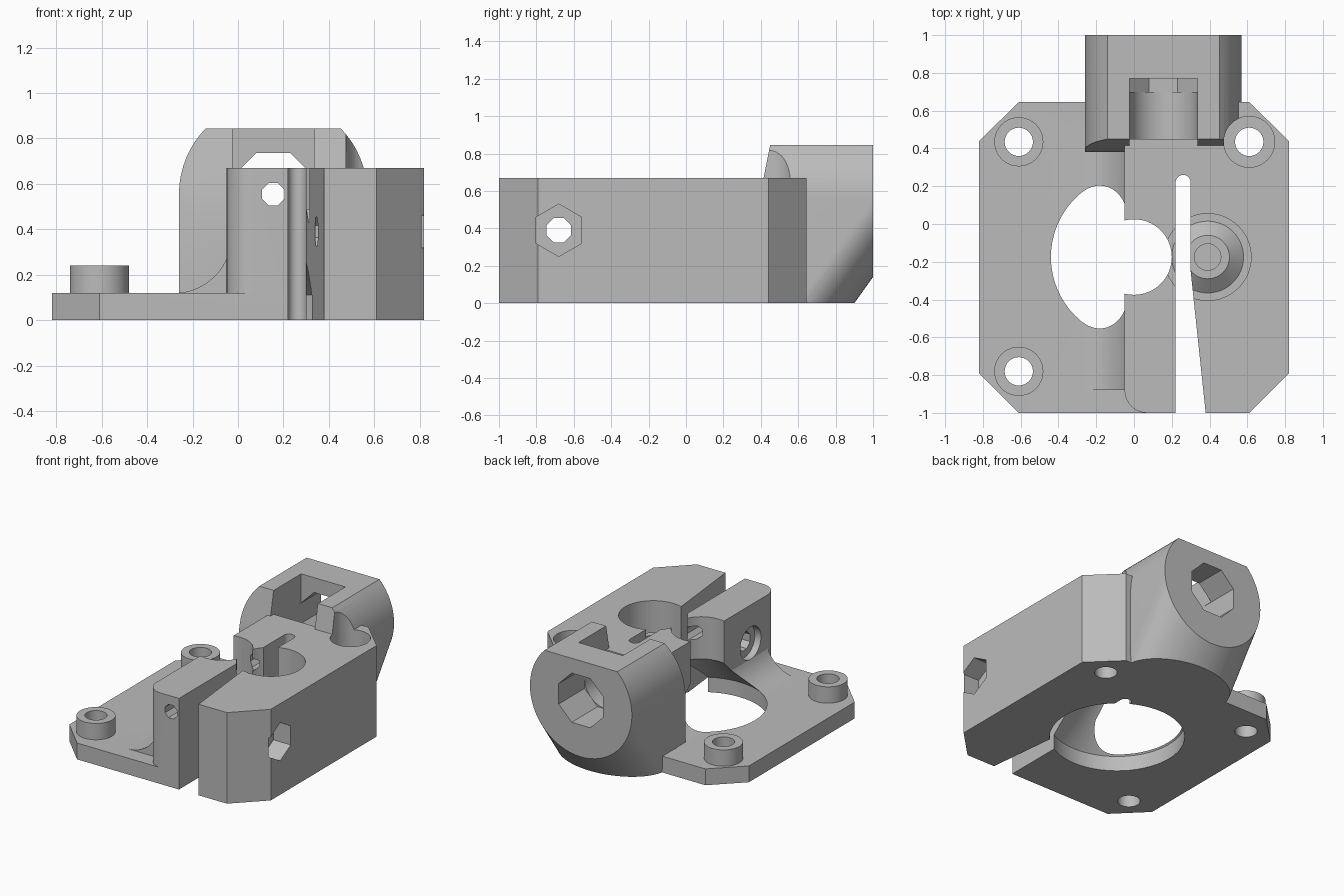
import bpy, bmesh, math

if "Cube" in bpy.data.objects:
    bpy.data.objects.remove(bpy.data.objects["Cube"])

grey = bpy.data.materials.new("plain_grey")
grey.use_nodes = True
grey.diffuse_color = (0.5, 0.5, 0.5, 1)
grey.node_tree.nodes["Principled BSDF"].inputs["Base Color"].default_value = (0.5, 0.5, 0.5, 1)


def finish(name, bm):
    bmesh.ops.recalc_face_normals(bm, faces=bm.faces)
    mesh = bpy.data.meshes.new(name)
    bm.to_mesh(mesh)
    bm.free()
    mesh.materials.append(grey)
    obj = bpy.data.objects.new(name, mesh)
    bpy.context.collection.objects.link(obj)
    return obj


def place(axis, a, b, c):
    return {"X": (c, a, b), "Y": (a, c, b), "Z": (a, b, c)}[axis]


def ring(a, b, r, n=48, start=0.0):
    return [(a + r * math.cos(math.radians(start) + math.tau * i / n),
             b + r * math.sin(math.radians(start) + math.tau * i / n)) for i in range(n)]


def prism(name, axis, points, low, high):
    """Extrude a flat outline along an axis."""
    bm = bmesh.new()
    ends = [[bm.verts.new(place(axis, a, b, c)) for a, b in points] for c in (low, high)]
    for end in ends:
        bm.faces.new(end)
    for i in range(len(points)):
        j = (i + 1) % len(points)
        bm.faces.new((ends[0][i], ends[0][j], ends[1][j], ends[1][i]))
    return finish(name, bm)


def lathe(name, x, y, profile, n=64):
    """Stack rings of (radius, height) around a vertical axis."""
    bm = bmesh.new()
    rings = [[bm.verts.new((a, b, z)) for a, b in ring(x, y, r, n)] for r, z in profile]
    bm.faces.new(rings[0])
    bm.faces.new(rings[-1])
    for lo, hi in zip(rings, rings[1:]):
        for i in range(n):
            j = (i + 1) % n
            bm.faces.new((lo[i], lo[j], hi[j], hi[i]))
    return finish(name, bm)


def combine(target, tool, operation):
    mod = target.modifiers.new(operation, "BOOLEAN")
    mod.operation = operation
    mod.solver = "EXACT"
    mod.object = tool
    bpy.context.view_layer.objects.active = target
    bpy.ops.object.modifier_apply(modifier=mod.name)
    bpy.data.objects.remove(tool)


def add(tool):
    combine(body, tool, "UNION")


def cut(tool):
    combine(body, tool, "DIFFERENCE")


# Base plate with chamfered corners
right_side = [(0.61, 0.645), (0.82, 0.44), (0.82, -0.79), (0.61, -1)]
left_side = [(-x, y) for x, y in reversed(right_side)]
body = prism("extruder_body", "Z", right_side + left_side, 0, 0.12)

# Tall block on the right with a rounded front corner
corner = [(0.07 - 0.12 * math.sin(t), -0.88 - 0.12 * math.cos(t))
          for t in [math.pi / 2 * i / 10 for i in range(11)]]
add(prism("block", "Z", right_side + corner + [(-0.05, 0.645)], 0.06, 0.67))

# Concave fillet between plate and block
curve = [(-0.28 + 0.25 * math.sin(t), 0.37 - 0.25 * math.cos(t))
         for t in [math.radians(67) * i / 16 for i in range(17)]]
add(prism("fillet", "Y", curve + [(0.1, 0.27), (0.1, 0.06), (-0.28, 0.06)], -0.88, 0.5))

# Round rear housing that slopes down to the base
CX, CZ, CR = 0.155, 0.555, 0.415
bm = bmesh.new()
for y, drop in ((1, 0), (0.3, 0), (0.3, 0.98)):
    for x, z in ring(CX, CZ - drop, CR, 64):
        bm.verts.new((x, y, z))
hull = bmesh.ops.convex_hull(bm, input=bm.verts)
loose = [v for v in bm.verts if not v.link_faces]
bmesh.ops.delete(bm, geom=loose, context="VERTS")
housing = finish("rear_housing", bm)
side = [(1.1, 0), (1.1, 0.845), (0.45, 0.845), (0.38, 0.5), (0.38, 0)]
combine(housing, prism("housing_trim", "X", side, -1, 1), "INTERSECT")
add(housing)

# Mounting bosses and screw holes
for x, y in ((-0.61, 0.435), (-0.61, -0.78)):
    add(lathe("mount_boss", x, y, [(0.13, 0.06), (0.13, 0.24)], 40))
    cut(lathe("mount_hole", x, y, [(0.075, -0.2), (0.075, 0.5)], 32))
cut(lathe("corner_hole", 0.61, 0.435,
          [(0.075, -0.2), (0.075, 0.24), (0.135, 0.24), (0.135, 1.2)], 40))

# Idler bearing recess with a conical seat
cut(lathe("bearing_recess", 0.39, -0.175, [(0.23, 0.43), (0.23, 1)]))
add(lathe("bearing_seat", 0.39, -0.175, [(0.19, 0.41), (0.19, 0.43), (0.115, 0.49)]))
cut(lathe("bearing_screw_hole", 0.39, -0.175, [(0.07, 0.36), (0.07, 0.8)], 32))

# Stepped, tapered opening for the drive gear
cut(lathe("gear_opening", 0, -0.175,
          [(0.45, -0.2), (0.45, 0.11), (0.2, 0.36), (0.2, 1)]))

# Clamp slot, widening to the front with a round inner end
arc = [(0.26 + 0.04 * math.cos(math.pi * i / 10), 0.22 + 0.04 * math.sin(math.pi * i / 10))
       for i in range(11)]
cut(prism("clamp_slot", "Z", arc + [(0.22, -1.1), (0.39, -1.1), (0.3, -0.25)], -0.2, 1))

# Clamp screw hole, nut trap and screw head recess
cut(prism("clamp_hole", "X", ring(-0.68, 0.39, 0.07, 8, 22.5), -0.5, 1))
cut(prism("nut_trap", "X", ring(-0.68, 0.39, 0.14, 6, 90), 0.68, 1))
cut(prism("screw_head_recess", "X", ring(-0.68, 0.39, 0.12, 32), -0.4, 0))

# Filament path, rear coupling bore and open pocket
cut(prism("filament_hole", "Y", ring(CX, CZ, 0.053, 8, 22.5), -1.2, 0.6))
cut(prism("coupling_bore", "Y", ring(CX, CZ, 0.196, 8, 22.5), 0.7, 1.2))
floor = [(CX - 0.18 * math.cos(t), CZ - 0.18 * math.sin(t))
         for t in [math.pi * i / 24 for i in range(25)]]
cut(prism("pocket", "Y", floor + [(CX + 0.18, 1), (CX - 0.18, 1)], 0.45, 0.77))
opening = [(CX - 0.18, 0.67), (CX + 0.18, 0.67), (CX + 0.18, 1), (CX - 0.18, 1)]
cut(prism("pocket_mouth", "Y", opening, 0.3, 0.5))

# Smooth the round surfaces and keep hard edges
bpy.ops.object.select_all(action="DESELECT")
body.select_set(True)
bpy.context.view_layer.objects.active = body
bpy.ops.object.shade_smooth_by_angle(angle=math.radians(25))
